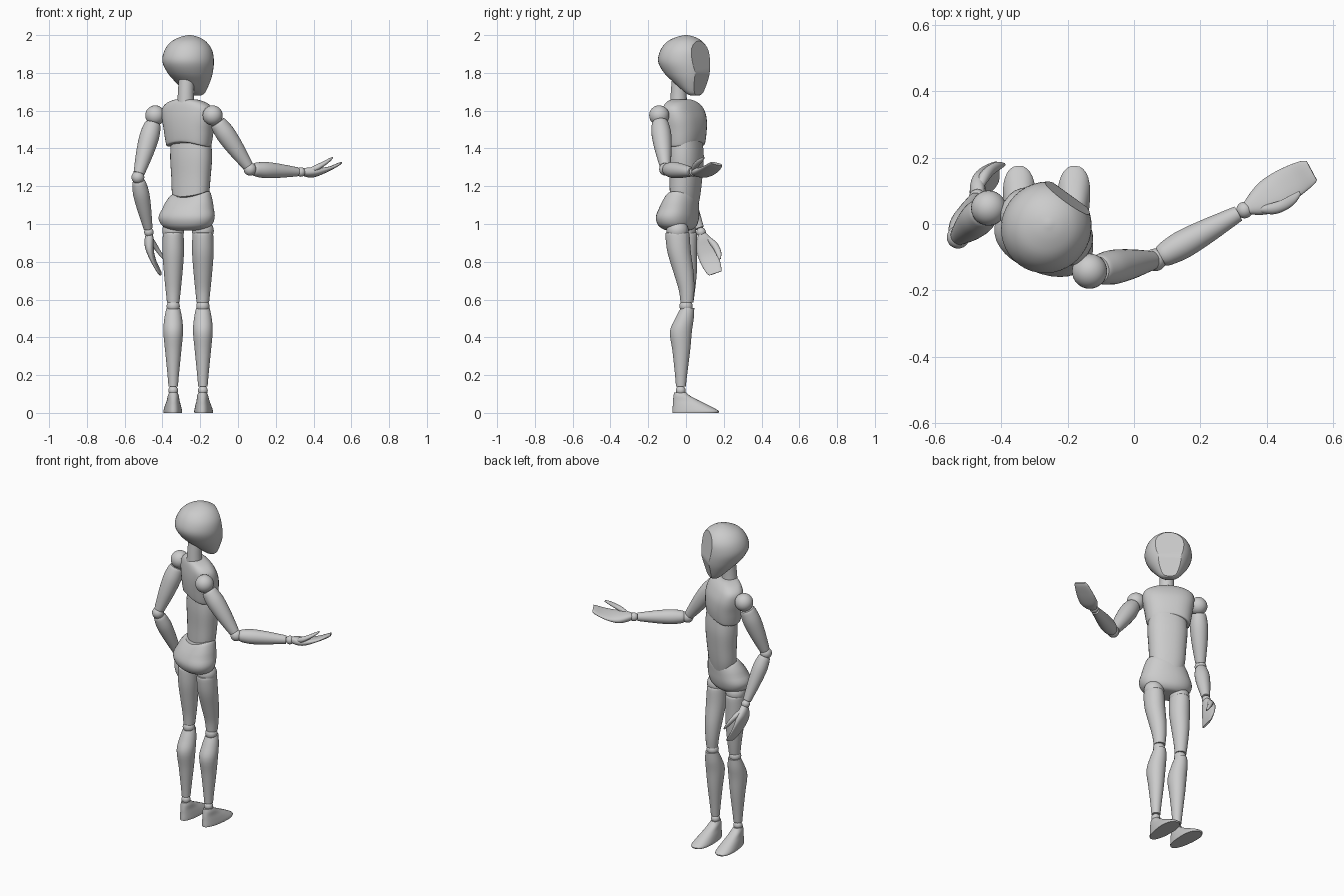
import bpy, bmesh, math
from mathutils import Vector, Matrix

if "Cube" in bpy.data.objects:
    bpy.data.objects.remove(bpy.data.objects["Cube"])


def finish(name, bm, matrix=Matrix(), angle=38):
    bmesh.ops.recalc_face_normals(bm, faces=bm.faces)
    me = bpy.data.meshes.new(name)
    bm.to_mesh(me)
    bm.free()
    me.transform(matrix)
    ob = bpy.data.objects.new(name, me)
    bpy.context.collection.objects.link(ob)
    bpy.ops.object.select_all(action='DESELECT')
    ob.select_set(True)
    bpy.context.view_layer.objects.active = ob
    bpy.ops.object.shade_smooth_by_angle(angle=math.radians(angle))
    return ob


def smooth_rings(rings, steps=4):
    """Catmull-Rom through the given rings."""
    pts = [rings[0]] + list(rings) + [rings[-1]]
    out = []
    for i in range(1, len(pts) - 2):
        for s in range(steps):
            t = s / steps
            out.append([0.5 * (2 * b + (c - a) * t + (2 * a - 5 * b + 4 * c - d) * t * t
                               + (3 * b - a - 3 * c + d) * t ** 3)
                        for a, b, c, d in zip(*pts[i - 1:i + 3])])
    return out + [list(rings[-1])]


def loft_bm(rings, power=2.0, sides=32, deform=None):
    """Rings are (z, centre x, centre y, radius x, radius y)."""
    bm = bmesh.new()
    loops = []
    for z, cx, cy, rx, ry in smooth_rings(rings):
        loop = []
        for i in range(sides):
            a = 2 * math.pi * i / sides
            c, s = math.cos(a), math.sin(a)
            x = cx + rx * math.copysign(abs(c) ** (2 / power), c)
            y = cy + ry * math.copysign(abs(s) ** (2 / power), s)
            p = Vector((x, y, z))
            loop.append(bm.verts.new(deform(p) if deform else p))
        loops.append(loop)
    for a, b in zip(loops, loops[1:]):
        for i in range(sides):
            j = (i + 1) % sides
            bm.faces.new((a[i], a[j], b[j], b[i]))
    bm.faces.new(loops[0])
    bm.faces.new(loops[-1])
    return bm


def loft(name, rings, matrix=Matrix(), **kw):
    return finish(name, loft_bm(rings, **kw), matrix)


def ball(name, p, r):
    bm = bmesh.new()
    bmesh.ops.create_uvsphere(bm, u_segments=28, v_segments=16, radius=r)
    return finish(name, bm, Matrix.Translation(p))


def frame(origin, zdir, xdir):
    z = Vector(zdir).normalized()
    x = Vector(xdir)
    x = (x - z * x.dot(z)).normalized()
    m = Matrix((x, z.cross(x), z)).transposed().to_4x4()
    return Matrix.Translation(origin) @ m


def placed(x, y, yaw):
    return Matrix.Translation((x, y, 0)) @ Matrix.Rotation(math.radians(yaw), 4, 'Z')


def limb(name, p0, p1, profile):
    d = Vector(p1) - Vector(p0)
    loft(name, [(t * d.length, 0, 0, r, r) for t, r in profile], frame(p0, d, (0.3, 1, 0.2)), sides=28)


# Head: egg with two flat planes cut for the face
bm = loft_bm([(1.68, 0, .070, .030, .018), (1.695, 0, .066, .055, .042), (1.75, 0, .042, .092, .088),
              (1.80, 0, .018, .118, .122), (1.86, 0, 0, .135, .139), (1.92, 0, .002, .125, .128),
              (1.965, 0, .005, .092, .095), (1.99, 0, .010, .048, .048), (2.0, 0, .012, .006, .006)], sides=40)
for no in ((0, 1, .15), (0, 1, -.24)):
    cut = bmesh.ops.bisect_plane(bm, geom=bm.verts[:] + bm.edges[:] + bm.faces[:], dist=1e-5,
                                 plane_co=(0, .121, 1.80), plane_no=no, clear_outer=True)
    bmesh.ops.holes_fill(bm, edges=[e for e in bm.edges if e.is_boundary], sides=0)
finish("head", bm, placed(-.264, -.01, -36), 25)

# Neck
loft("neck", [(1.62, 0, 0, .046, .046), (1.70, 0, .002, .042, .042), (1.78, 0, .01, .042, .042)],
     placed(-.277, -.04, -32))

# Chest with an arched lower rim
def chest_arch(p):
    k = max(0, min(1, (1.50 - p.z) / .06))
    return Vector((p.x, p.y, p.z - .03 * k * (p.x / .13) ** 2))

loft("chest", [(1.435, 0, .005, .118, .080), (1.445, 0, .005, .125, .086), (1.50, 0, .004, .138, .092),
               (1.56, 0, 0, .148, .090), (1.61, 0, -.008, .145, .078), (1.64, 0, -.015, .115, .065),
               (1.655, 0, -.02, .075, .052), (1.66, 0, -.022, .05, .04)],
     placed(-.263, -.008, -32), power=2.5, deform=chest_arch)

# Abdomen
loft("abdomen", [(1.10, 0, -.01, .09, .065), (1.16, 0, -.005, .102, .07), (1.25, 0, 0, .108, .075),
                 (1.36, 0, .002, .115, .08), (1.46, 0, 0, .108, .072)], placed(-.249, .0, -28), power=2.3)

# Pelvis with raised top corners
def pelvis_arch(p):
    k = max(0, min(1, (p.z - 1.08) / .05))
    return Vector((p.x, p.y, p.z + .025 * k * (p.x / .1) ** 2))

loft("pelvis", [(.965, 0, .005, .05, .045), (.972, 0, .003, .10, .07), (.995, 0, 0, .138, .092),
                (1.035, 0, 0, .154, .102), (1.08, .004, .01, .141, .096), (1.12, .010, .025, .116, .084),
                (1.14, .014, .032, .100, .074)],
     placed(-.272, -.045, -23), power=2.2, deform=pelvis_arch)

# Legs
for side, x, hip in (("left", -.343, .04), ("right", -.186, 0)):
    at = Matrix.Translation((x, 0, 0))
    ball(side + "_hip_joint", (x, -.045 + hip, .965), .058)
    loft(side + "_thigh", [(.955, 0, -.045 + hip, .050, .058), (.94, 0, -.045 + hip, .055, .064),
                           (.85, 0, -.036 + hip * .8, .057, .062), (.74, 0, -.012 + hip * .4, .049, .053),
                           (.65, 0, .003 + hip * .1, .040, .041), (.585, 0, .005, .033, .034)], at)
    ball(side + "_knee_joint", (x, 0, .565), .035)
    loft(side + "_shin", [(.555, 0, .008, .036, .036), (.50, 0, -.008, .047, .049), (.43, 0, -.027, .052, .058),
                          (.33, 0, -.025, .043, .047), (.21, 0, -.026, .031, .033), (.14, 0, -.027, .025, .026)], at)
    ball(side + "_ankle_joint", (x, -.028, .118), .026)
    loft(side + "_foot", [(0, 0, .050, .050, .122), (.012, 0, .050, .051, .122), (.04, 0, .025, .045, .095),
                          (.065, 0, 0, .038, .069), (.09, 0, -.022, .034, .044), (.108, 0, -.031, .026, .032)],
         at @ Matrix.Rotation(.03 if x < -.3 else -.05, 4, 'Z'), power=2.3,
         deform=lambda p: Vector((p.x * (.95 + 1.3 * (p.y - .05)), p.y, p.z)))

# Arms: joints, segments, and a mitten hand with a thumb
UPPER = [(.13, .040), (.18, .046), (.35, .052), (.6, .046), (.85, .034), (.94, .029)]
FORE = [(.06, .030), (.12, .037), (.3, .043), (.55, .038), (.8, .029), (.93, .024)]
arms = (("left", (-.438, .048, 1.575), (-.530, -.040, 1.247), (-.472, .080, .957), (.17, .32, -.93), (0, .94, .33), -1),
        ("right", (-.134, -.142, 1.575), (.064, -.108, 1.290), (.333, .042, 1.275), (.87, .49, .10), (-.49, .87, -.2), 1))
for side, shoulder, elbow, wrist, along, across, s in arms:
    ball(side + "_shoulder_joint", shoulder, .053)
    limb(side + "_upper_arm", shoulder, elbow, UPPER)
    ball(side + "_elbow_joint", elbow, .034)
    limb(side + "_forearm", elbow, wrist, FORE)
    ball(side + "_wrist_joint", wrist, .025)
    m = frame(wrist, along, across)
    loft(side + "_hand", [(.012, 0, 0, .022, .019), (.04, 0, -.006, .038, .024), (.08, s * .002, -.011, .052, .023),
                          (.13, s * .004, -.008, .054, .016), (.18, s * .004, .002, .049, .011),
                          (.22, s * .002, .014, .042, .009), (.238, 0, .021, .034, .006)], m, power=2.4)
    loft(side + "_thumb", [(.04, s * -.022, 0, .012, .012), (.075, s * -.040, .008, .018, .016),
                           (.115, s * -.050, .022, .017, .013), (.15, s * -.051, .037, .014, .010),
                           (.178, s * -.047, .050, .006, .005)], m, sides=20)
